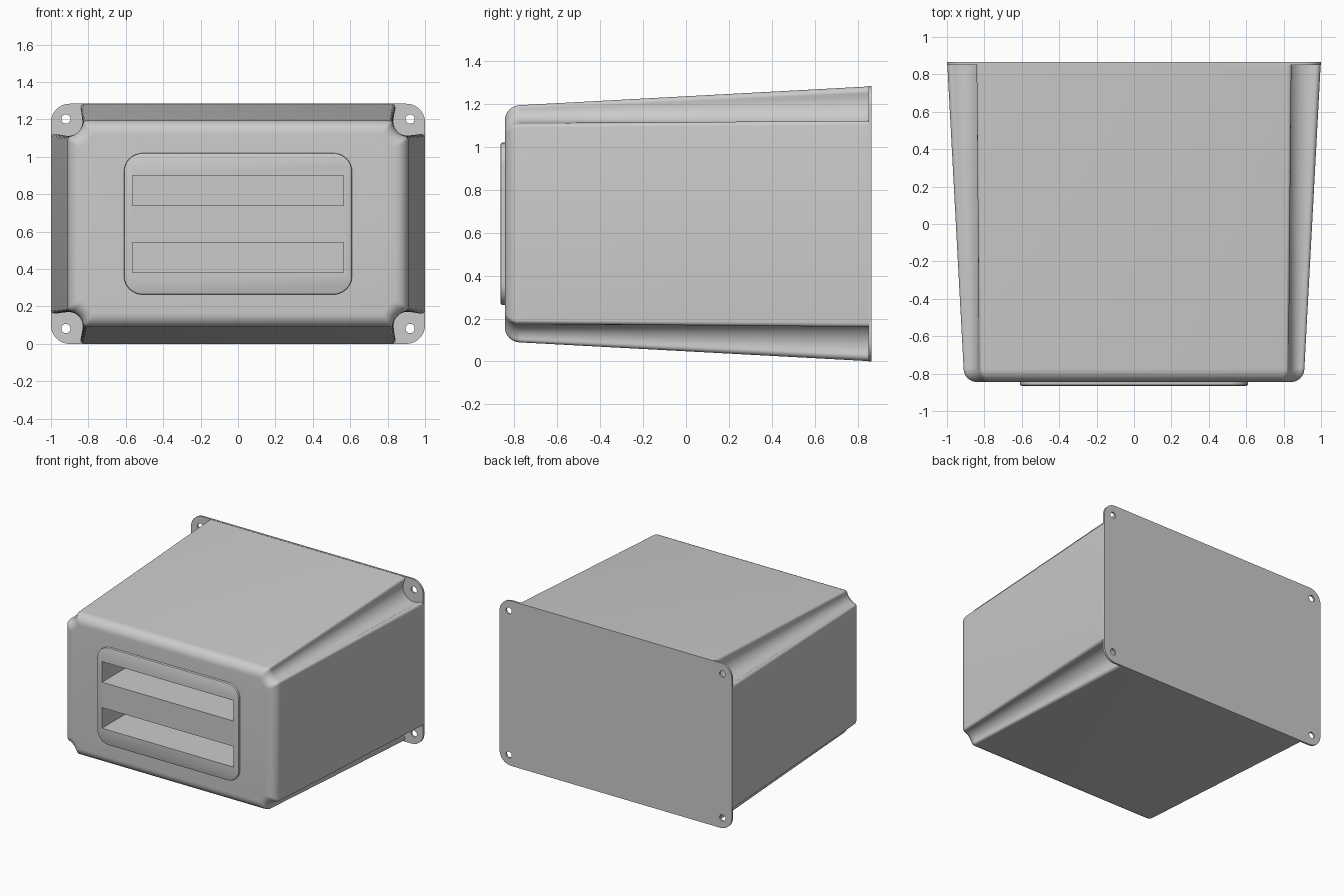
import bpy, bmesh
from math import sin, cos, pi, sqrt, atan2, radians
from mathutils import Vector

if "Cube" in bpy.data.objects:
    bpy.data.objects.remove(bpy.data.objects["Cube"])

CZ = 0.642                 # height of the centre axis
HOLE = Vector((0.92, 0.56))  # screw position in one quadrant, from the centre


def loft(name, sections):
    """Skin a list of (y, outline) sections and cap both ends."""
    bm = bmesh.new()
    rings = [[bm.verts.new((x, y, z + CZ)) for x, z in pts] for y, pts in sections]
    n = len(rings[0])
    for a, b in zip(rings, rings[1:]):
        for i in range(n):
            j = (i + 1) % n
            bm.faces.new((a[i], a[j], b[j], b[i]))
    bm.faces.new(rings[0])
    bm.faces.new(rings[-1])
    bmesh.ops.recalc_face_normals(bm, faces=bm.faces)
    me = bpy.data.meshes.new(name)
    bm.to_mesh(me)
    bm.free()
    ob = bpy.data.objects.new(name, me)
    bpy.context.collection.objects.link(ob)
    return ob


def arc(c, r, a0, a1, n):
    return [Vector((c[0] + r * cos(a0 + (a1 - a0) * i / n),
                    c[1] + r * sin(a0 + (a1 - a0) * i / n))) for i in range(n + 1)]


def four_way(quad):
    """Mirror one quadrant (ordered from top edge to right edge) to a full loop."""
    right = quad + [Vector((p.x, -p.y)) for p in reversed(quad)]
    return right + [Vector((-p.x, p.y)) for p in reversed(right)]


def rounded_rect(a, b, r):
    return four_way(arc((a - r, b - r), r, pi / 2, 0, 10))


def notched_rect(a, b, r, f=0.02):
    """Rectangle with a scooped corner round the screw, its lips filleted by f."""
    top = Vector((HOLE.x - sqrt((r + f) ** 2 - (b - f - HOLE.y) ** 2), b - f))
    side = Vector((a - f, HOLE.y - sqrt((r + f) ** 2 - (a - f - HOLE.x) ** 2)))
    d0, d1 = top - HOLE, side - HOLE
    t0 = atan2(d0.y, d0.x) % (2 * pi)
    t1 = atan2(d1.y, d1.x) % (2 * pi)
    return four_way(arc(top, f, pi / 2, t0 - pi, 6)
                    + arc(HOLE, r, t0, t1, 16)[1:-1]
                    + arc(side, f, t1 - pi, 0, 6))


def cut(ob, cutters):
    """Subtract the cutters from ob and bake the result."""
    for c in cutters:
        m = ob.modifiers.new("cut", 'BOOLEAN')
        m.operation, m.solver, m.object = 'DIFFERENCE', 'EXACT', c
    dg = bpy.context.evaluated_depsgraph_get()
    me = bpy.data.meshes.new_from_object(ob.evaluated_get(dg))
    ob.modifiers.clear()
    ob.data = me


# tapered housing with scooped corners and a rounded front edge
R = 0.072
sections = []
for i in range(9):
    t = pi / 2 * i / 8
    inset = R * (1 - sin(t))
    sections.append((-0.845 + R * (1 - cos(t)),
                     notched_rect(0.911 - inset, 0.553 - inset, 0.095 + inset)))
sections.append((0.85, notched_rect(0.998, 0.64, 0.095)))
housing = loft("housing", sections)

# raised front panel
front_panel = loft("front_panel", [
    (-0.865, rounded_rect(0.602, 0.370, 0.092)),
    (-0.862, rounded_rect(0.608, 0.376, 0.098)),
    (-0.857, rounded_rect(0.610, 0.378, 0.100)),
    (-0.845, rounded_rect(0.610, 0.378, 0.100))])

# back plate with corner ears
back_plate = loft("back_plate", [(0.85, rounded_rect(1.0, 0.642, 0.1)),
                                 (0.865, rounded_rect(1.0, 0.642, 0.1))])

# two deep slots through the panel into the housing
slots = []
for s in (-1, 1):
    z = s * 0.179
    rect = [Vector((x, z + h)) for x, h in
            ((-0.565, -0.08), (0.565, -0.08), (0.565, 0.08), (-0.565, 0.08))]
    slots.append(loft("slot_cutter", [(-1.0, rect), (-0.45, rect)]))

# screw holes
holes = []
for sx in (-1, 1):
    for sz in (-1, 1):
        ring = arc((sx * HOLE.x, sz * HOLE.y), 0.025, 0, 2 * pi, 24)[:-1]
        holes.append(loft("hole_cutter", [(0.8, ring), (0.9, ring)]))

cut(housing, slots)
cut(front_panel, slots)
cut(back_plate, holes)
for c in slots + holes:
    bpy.data.objects.remove(c)

# smooth curved areas, keep corners crisp
for ob in (housing, front_panel, back_plate):
    bpy.ops.object.select_all(action='DESELECT')
    ob.select_set(True)
    bpy.context.view_layer.objects.active = ob
    bpy.ops.object.shade_smooth_by_angle(angle=radians(30))
